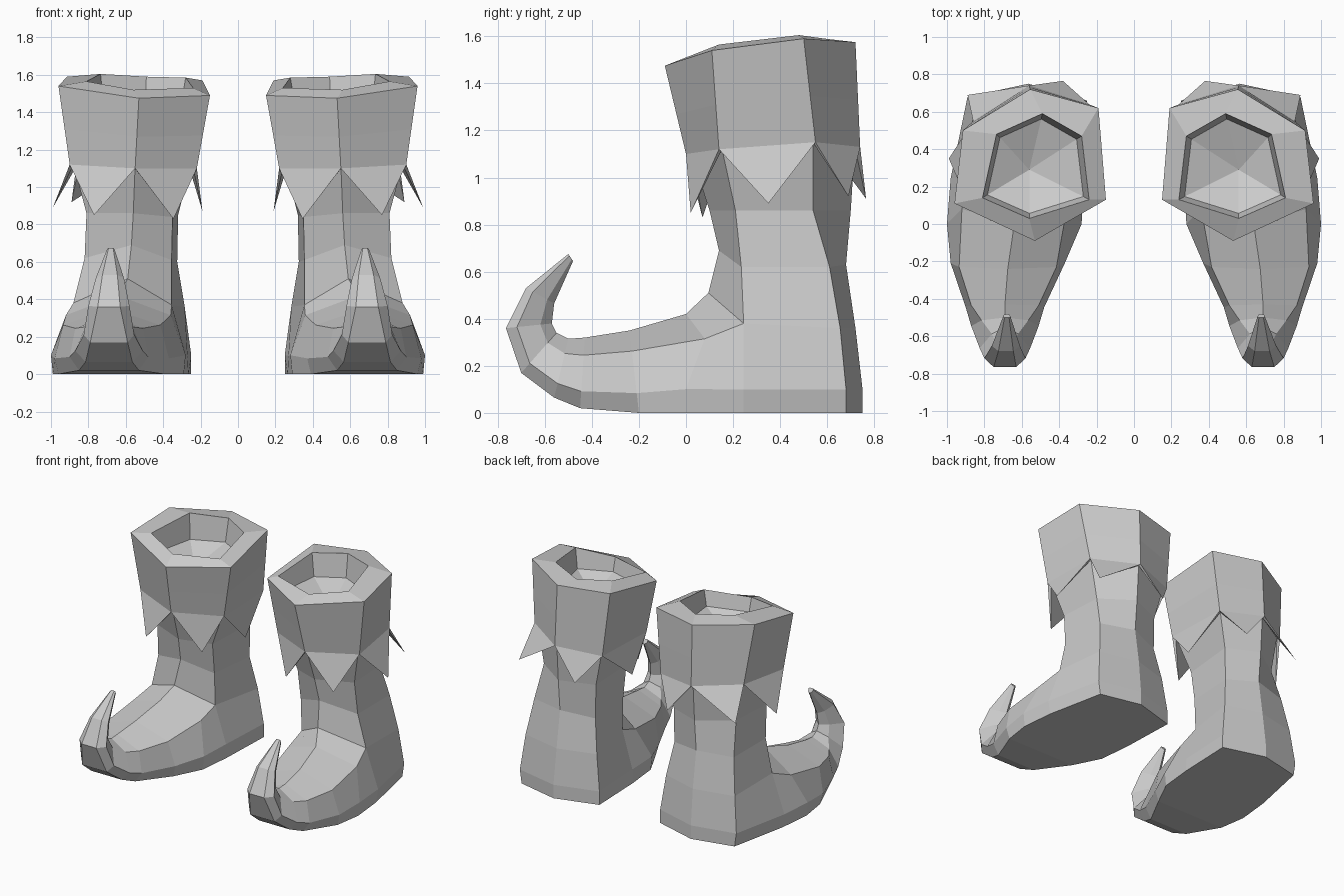
import bpy, bmesh
from mathutils import Vector

if "Cube" in bpy.data.objects:
    bpy.data.objects.remove(bpy.data.objects["Cube"])


def make_object(name, bm):
    """Finish a bmesh as a flat shaded object mirrored to the other side."""
    bmesh.ops.recalc_face_normals(bm, faces=bm.faces)
    mesh = bpy.data.meshes.new(name)
    bm.to_mesh(mesh)
    bm.free()
    obj = bpy.data.objects.new(name, mesh)
    bpy.context.collection.objects.link(obj)
    mod = obj.modifiers.new("other_side", 'MIRROR')
    mod.use_mirror_merge = False
    return obj


def ring(bm, points):
    return [bm.verts.new(p) for p in points]


def bridge(bm, a, b, closed=True):
    n = len(a)
    for i in range(n if closed else n - 1):
        j = (i + 1) % n
        bm.faces.new((a[i], a[j], b[j], b[i]))


# Six corners, in order: front, outer front, outer back, back, inner back, inner front
valley = [(.55, 0, 1.1), (.90, .14, 1.12), (.86, .55, 1.15),
          (.56, .74, 1.13), (.24, .64, 1.1), (.22, .15, 1.1)]
centre = Vector((.56, .36, 1.1))
leg_top = [Vector(p).lerp(Vector((centre.x, centre.y, p[2])), .06) for p in valley]

# Leg: six-sided rings down to the instep
bm = bmesh.new()
leg_rings = [
    leg_top,
    [(.56, .10, .86), (.81, .21, .86), (.79, .54, .86),
     (.56, .70, .86), (.32, .60, .85), (.35, .20, .84)],
    [(.57, .14, .69), (.82, .235, .62), (.82, .61, .62),
     (.56, .68, .63), (.325, .60, .60), (.355, .23, .61)],
    [(.59, .095, .51), (.88, .245, .38), (.86, .655, .36),
     (.56, .72, .36), (.285, .64, .36), (.355, .24, .37)],
]
rings = [ring(bm, r) for r in leg_rings]
for a, b in zip(rings, rings[1:]):
    bridge(bm, a, b)

# Heel: the five rear corners run on down to the sole
ankle = rings[-1]
low = ring(bm, [(.98, .245, .1), (.89, .68, .1), (.565, .75, .1), (.25, .66, .1), (.27, .245, .1)])
sole = ring(bm, [(.965, .245, 0), (.875, .68, 0), (.565, .75, 0), (.25, .66, 0), (.265, .245, 0)])
bridge(bm, ankle[1:], low, closed=False)
bridge(bm, low, sole, closed=False)
bm.faces.new(sole)

# Foot and curled toe: centre x, bottom y z, top y z, half widths at bottom, low and upper edge
sections = [
    (.64, .00, .00, .00, .42, .35, .36, .28),
    (.675, -.20, .00, -.24, .35, .285, .305, .26),
    (.69, -.45, .02, -.43, .32, .16, .21, .18),
    (.69, -.56, .065, -.50, .315, .125, .18, .125),
    (.69, -.70, .17, -.55, .34, .10, .135, .07),
    (.69, -.765, .36, -.57, .38, .06, .11, .055),
    (.685, -.68, .53, -.56, .465, .04, .075, .04),
    (.68, -.50, .675, -.48, .645, .012, .02, .015),
]
prev = [sole[0], low[0], ankle[1], ankle[0], ankle[5], low[4], sole[4]]
for k, (x, yb, zb, yt, zt, wb, wl, wu) in enumerate(sections):
    bottom, top = Vector((x, yb, zb)), Vector((x, yt, zt))
    half = [(0, wb), (.24, wl), (.75, wu)]
    pts = [bottom.lerp(top, t) + Vector((w, 0, 0)) for t, w in half]
    pts += [top] + [bottom.lerp(top, t) - Vector((w, 0, 0)) for t, w in reversed(half)]
    if k == 0:
        pts[2].y = pts[4].y = .08
    cur = ring(bm, pts)
    bridge(bm, prev, cur)
    prev = cur
bm.faces.new(prev)
make_object("boot_leg_and_foot", bm)

# Cuff: flared six-sided band with a hanging point on each side
bm = bmesh.new()
rim_points = [(.53, -.09, 1.475), (.96, .11, 1.54), (.915, .50, 1.59),
              (.555, .72, 1.575), (.19, .62, 1.57), (.15, .13, 1.49)]
tips = [(.77, .02, .85), (.99, .35, .89), (.89, .69, .92),
        (.38, .765, .91), (.19, .36, .87), (.345, .07, .83)]
rim = ring(bm, rim_points)
band = ring(bm, [Vector(a).lerp(Vector(b), .55) for a, b in zip(rim_points, valley)])
hem = ring(bm, valley)
inner = ring(bm, leg_top)
bridge(bm, rim, band)
bridge(bm, band, hem)
for i, tip in enumerate(tips):
    j = (i + 1) % 6
    p = bm.verts.new(tip)
    bm.faces.new((hem[i], hem[j], p))
    bm.faces.new((hem[i], p, inner[i]))
    bm.faces.new((inner[i], p, inner[j]))
    bm.faces.new((inner[j], p, hem[j]))

# Opening: inset rim, short wall and a sunken floor
mouth_points = [(.56, .03, 1.52), (.81, .14, 1.565), (.735, .48, 1.605),
                (.49, .59, 1.59), (.28, .47, 1.585), (.24, .13, 1.53)]
mouth = ring(bm, mouth_points)
bridge(bm, rim, mouth)
wall = ring(bm, [Vector((p[0], p[1], 1.42)).lerp(Vector((.55, .3, 1.42)), .1) for p in mouth_points])
bridge(bm, mouth, wall)
floor = bm.verts.new((.56, .29, 1.32))
for i in range(6):
    bm.faces.new((wall[i], wall[(i + 1) % 6], floor))
make_object("boot_cuff", bm)
